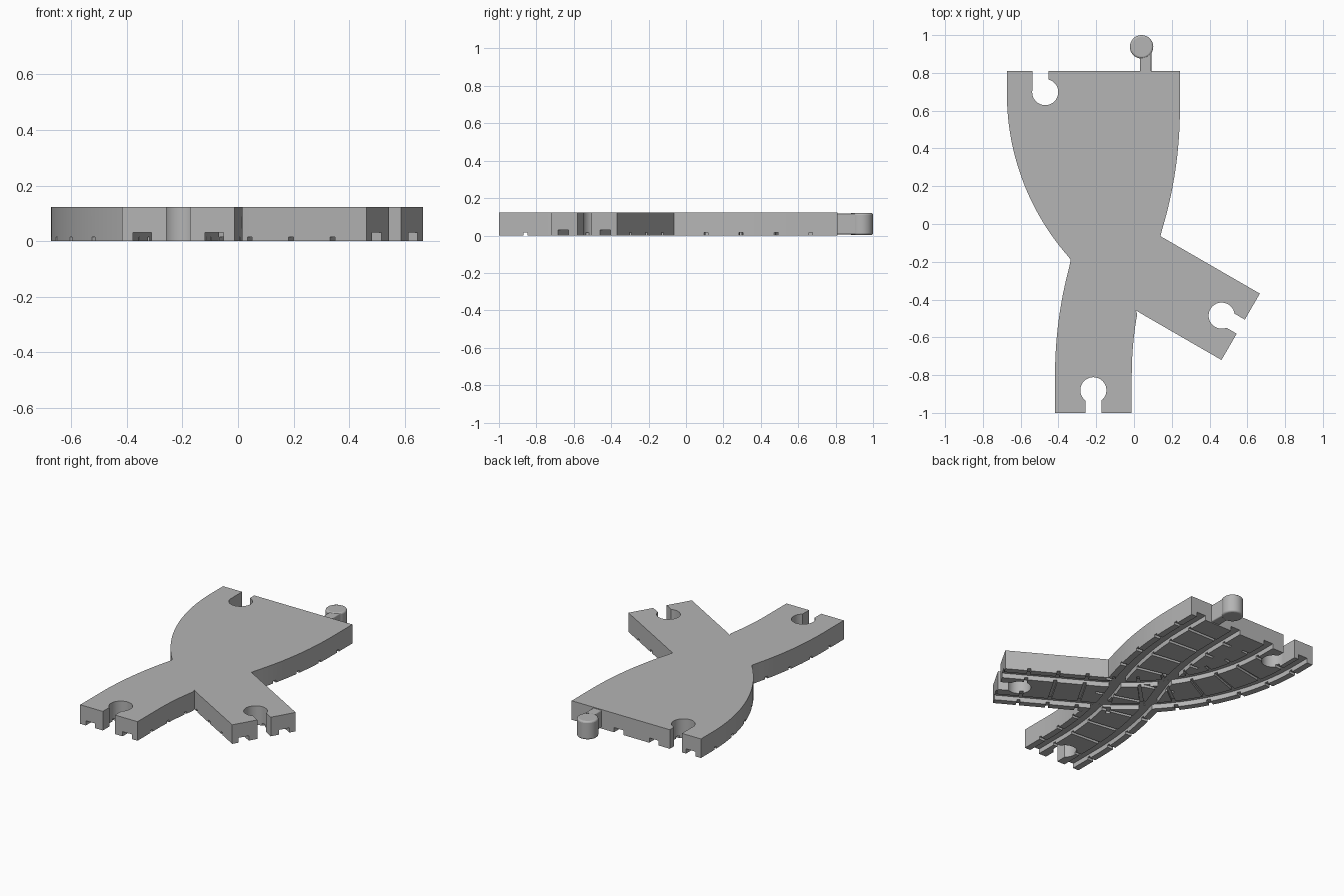
import bpy, bmesh
from math import sin, cos, asin, atan, radians, pi

if "Cube" in bpy.data.objects:
    bpy.data.objects.remove(bpy.data.objects["Cube"])

HEIGHT = 0.122
HALF = 0.203          # half the track width
DOWN = -pi / 2

grey = bpy.data.materials.new("plain grey")
grey.use_nodes = True
grey.diffuse_color = (0.46, 0.46, 0.46, 1)
grey.node_tree.nodes["Principled BSDF"].inputs["Base Color"].default_value = (0.46, 0.46, 0.46, 1)


def prisms(name, outlines, z0, z1):
    """One object made of upright prisms over the given outlines."""
    bm = bmesh.new()
    for pts in outlines:
        face = bm.faces.new([bm.verts.new((x, y, z0)) for x, y in pts])
        out = bmesh.ops.extrude_face_region(bm, geom=[face])
        for v in out["geom"]:
            if isinstance(v, bmesh.types.BMVert):
                v.co.z = z1
    bmesh.ops.recalc_face_normals(bm, faces=bm.faces)
    mesh = bpy.data.meshes.new(name)
    bm.to_mesh(mesh)
    bm.free()
    mesh.materials.append(grey)
    ob = bpy.data.objects.new(name, mesh)
    bpy.context.collection.objects.link(ob)
    return ob


def step(pose, length, turn):
    """Move along a straight or an arc that turns by the given angle."""
    x, y, h = pose
    if abs(turn) < 1e-9:
        return (x + length * cos(h), y + length * sin(h), h)
    r = length / turn
    return (x + r * (sin(h + turn) - sin(h)), y - r * (cos(h + turn) - cos(h)), h + turn)


def pose_at(track, s):
    pose, segments = track
    for i, (length, turn) in enumerate(segments):
        if s <= length or i == len(segments) - 1:
            return step(pose, s, turn * s / length)
        pose = step(pose, length, turn)
        s -= length


def side(pose, offset):
    x, y, h = pose
    return (x - sin(h) * offset, y + cos(h) * offset)


def total(track):
    return sum(length for length, turn in track[1])


def edge(track, offset, extra=0, n=56):
    span = total(track) + 2 * extra
    return [side(pose_at(track, -extra + span * i / n), offset) for i in range(n + 1)]


# Centre lines: a curved branch and a gentle S
bend = radians(60)
branch = ((-0.47, 0.81, DOWN), [(0.12, 0), (1.103 * bend, bend), (0.558, 0)])
rise, shift = 0.705, 0.1275
turn = 2 * atan(shift / rise)
arc = rise / sin(turn) * turn
main = ((0.04, 0.81, DOWN), [(0.2, 0), (arc, -turn), (arc, turn), (0.2, 0)])

# Plate outline, joined at the three inner corners
left_corner, fork_corner, right_corner = (-0.335, -0.19), (0.01, -0.457), (0.14, -0.065)
outline = [p for p in edge(branch, -HALF) if p[1] > left_corner[1] + 0.01]
outline += [left_corner] + [p for p in edge(main, -HALF) if p[1] < left_corner[1] - 0.01]
outline += [p for p in reversed(edge(main, HALF)) if p[1] < fork_corner[1] - 0.01]
outline += [fork_corner] + [p for p in edge(branch, -HALF) if p[0] > fork_corner[0] + 0.02]
outline += [p for p in reversed(edge(branch, HALF)) if p[0] > right_corner[0] + 0.02]
outline += [right_corner] + [p for p in reversed(edge(main, HALF)) if p[1] > right_corner[1] + 0.01]
plate = prisms("track_plate", [outline], 0, HEIGHT)


def cut(cutter):
    cutter.hide_render = True
    mod = plate.modifiers.new("cut", "BOOLEAN")
    mod.operation = "DIFFERENCE"
    mod.solver = "EXACT"
    mod.object = cutter
    bpy.context.view_layer.objects.active = plate
    bpy.ops.object.modifier_apply(modifier=mod.name)
    bpy.data.objects.remove(cutter)


def groove(track, centre, half=0.033):
    return (edge(track, centre - half, 0.02)
            + edge(track, centre + half, 0.02)[::-1])


def tie(track, s, half=0.01):
    a, b = pose_at(track, s - half), pose_at(track, s + half)
    return [side(a, -HALF - 0.01), side(b, -HALF - 0.01),
            side(b, HALF + 0.01), side(a, HALF + 0.01)]


# Wheel grooves and cross grooves on the underside
for track, depth in ((main, 0.03), (branch, 0.0305)):
    cut(prisms("wheel_grooves", [groove(track, c) for c in (-0.13, 0.13)], -0.02, depth))
for track, depth in ((main, 0.015), (branch, 0.0153)):
    gap = (total(track) - 0.285) / 9
    cut(prisms("cross_grooves", [tie(track, 0.143 + i * gap) for i in range(10)], -0.02, depth))


def keyhole(x, y, angle, offset=0, r=0.069, half=0.043):
    """Round socket with a slot leading out in the angle's direction."""
    a, b = asin((offset + half) / r), asin((offset - half) / r) + 2 * pi
    local = [(r * cos(a + (b - a) * i / 32), r * sin(a + (b - a) * i / 32)) for i in range(33)]
    local += [(0.2, offset - half), (0.2, offset + half)]
    return [(x + u * cos(angle) - v * sin(angle), y + u * sin(angle) + v * cos(angle))
            for u, v in local]


# Connector sockets
cut(prisms("sockets", [keyhole(-0.47, 0.698, pi / 2, 0.025),
                       keyhole(-0.215, -0.88, DOWN),
                       keyhole(0.464, -0.485, -pi / 6)], -0.05, HEIGHT + 0.05))

# Connector peg with rounded rims, and its neck
circle = [(0.04 + 0.062 * cos(2 * pi * i / 32), 0.938 + 0.062 * sin(2 * pi * i / 32)) for i in range(32)]
peg = prisms("connector_peg", [circle], 0.003, HEIGHT - 0.002)
neck = prisms("connector_neck", [[(0.032, 0.8), (0.092, 0.8), (0.092, 0.93), (0.032, 0.93)]],
              0.006, HEIGHT - 0.005)
for ob, width in ((peg, 0.01), (neck, 0.006)):
    mod = ob.modifiers.new("rounded_rim", "BEVEL")
    mod.width = width
    mod.segments = 3
    mod.limit_method = "ANGLE"
    mod.angle_limit = radians(40)

for ob in (plate, peg, neck):
    bpy.ops.object.select_all(action="DESELECT")
    ob.select_set(True)
    bpy.context.view_layer.objects.active = ob
    bpy.ops.object.shade_smooth_by_angle(angle=radians(30))
